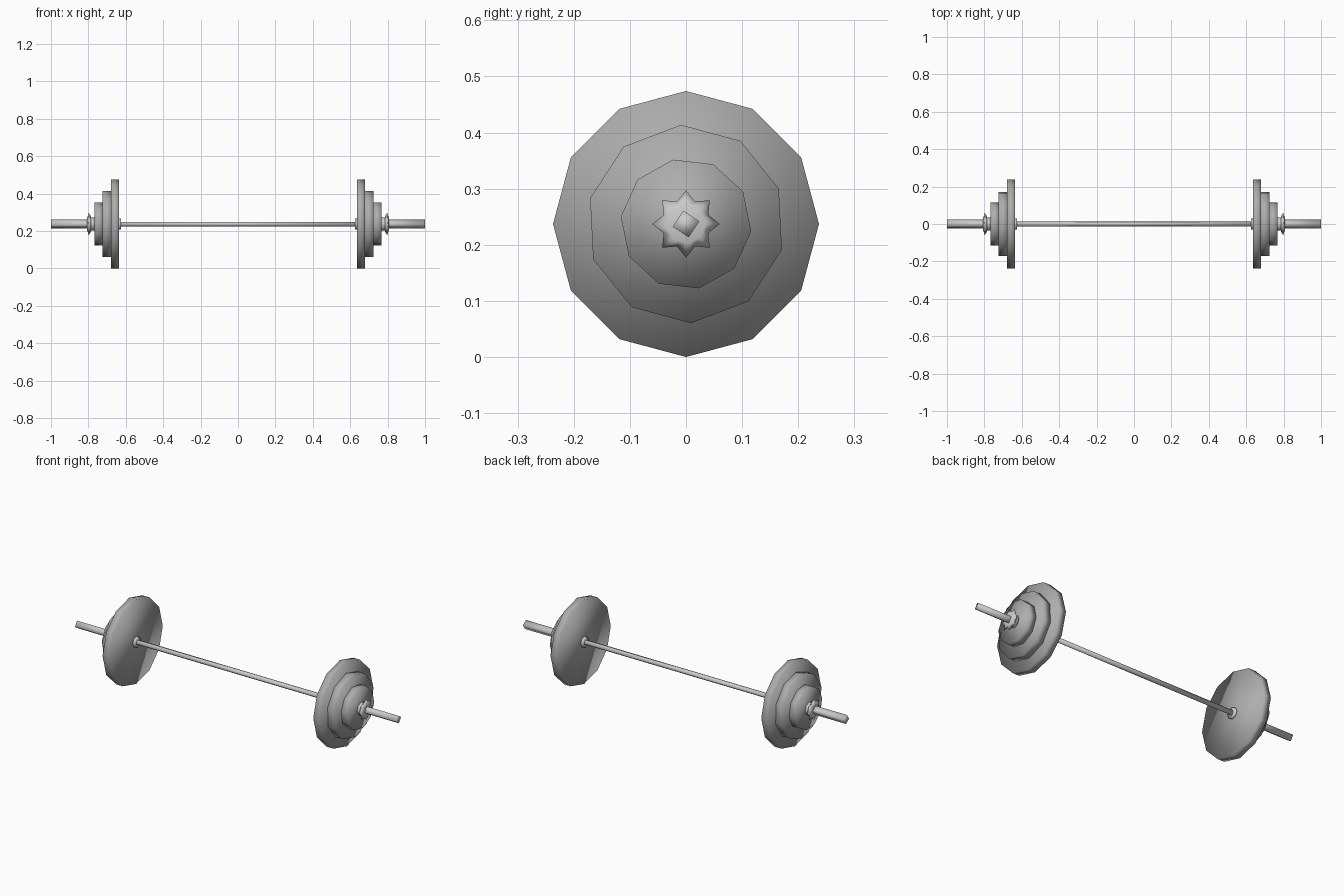
import bpy, bmesh
from math import sin, cos, pi

if "Cube" in bpy.data.objects:
    bpy.data.objects.remove(bpy.data.objects["Cube"])

AXIS_Z = 0.237  # height of the bar's centre line

# Darker iron for the plates
iron = bpy.data.materials.new("plate_iron")
iron.diffuse_color = (0.42, 0.42, 0.42, 1)
iron.use_nodes = True
iron.node_tree.nodes["Principled BSDF"].inputs["Base Color"].default_value = iron.diffuse_color


def loft(name, sides, rings, star=False, turn=0.0, mirror=True, mat=None):
    """Solid along x. rings = (x, radius, valley radius); star alternates the two radii."""
    bm = bmesh.new()
    n = sides * 2 if star else sides
    loops = []
    for x, r, v in rings:
        loop = []
        for i in range(n):
            a = turn + 2 * pi * i / n - pi / 2
            rad = v if star and i % 2 else r
            loop.append(bm.verts.new((x, rad * cos(a), rad * sin(a))))
        loops.append(loop)
    for a, b in zip(loops, loops[1:]):
        for i in range(n):
            j = (i + 1) % n
            bm.faces.new((a[i], a[j], b[j], b[i]))
    bm.faces.new(loops[0][::-1])
    bm.faces.new(loops[-1])
    bmesh.ops.recalc_face_normals(bm, faces=bm.faces[:])
    # Smooth across every edge, which gives the soft, rounded shading
    for f in bm.faces:
        f.smooth = True
    me = bpy.data.meshes.new(name)
    bm.to_mesh(me)
    bm.free()
    if mat:
        me.materials.append(mat)
    ob = bpy.data.objects.new(name, me)
    ob.location.z = AXIS_Z
    bpy.context.collection.objects.link(ob)
    if mirror:
        ob.modifiers.new("other_end", 'MIRROR').use_axis[0] = True
    return ob


def cylinder(name, sides, x0, x1, r, **options):
    return loft(name, sides, [(x0, r, r), (x1, r, r)], **options)


# Thin grip bar and thicker end sleeves
cylinder("grip_bar", 5, -0.64, 0.64, 0.014, mirror=False)
cylinder("end_sleeve", 4, 0.63, 1.0, 0.024, turn=0.2)

# Stop ring inside the plates
cylinder("stop_ring", 8, 0.625, 0.638, 0.03)

# Stacked plates, largest inside
cylinder("large_plate", 12, 0.635, 0.678, 0.237, mat=iron)
cylinder("medium_plate", 10, 0.676, 0.724, 0.177, turn=0.05, mat=iron)
cylinder("small_plate", 10, 0.722, 0.767, 0.117, turn=0.2, mat=iron)

# Star-shaped lock nut: hub flaring to a thin pointed rim
cylinder("lock_hub", 8, 0.765, 0.792, 0.036)
loft("lock_star", 8, [(0.785, 0.040, 0.036), (0.798, 0.060, 0.043),
                      (0.806, 0.034, 0.032)], star=True)
